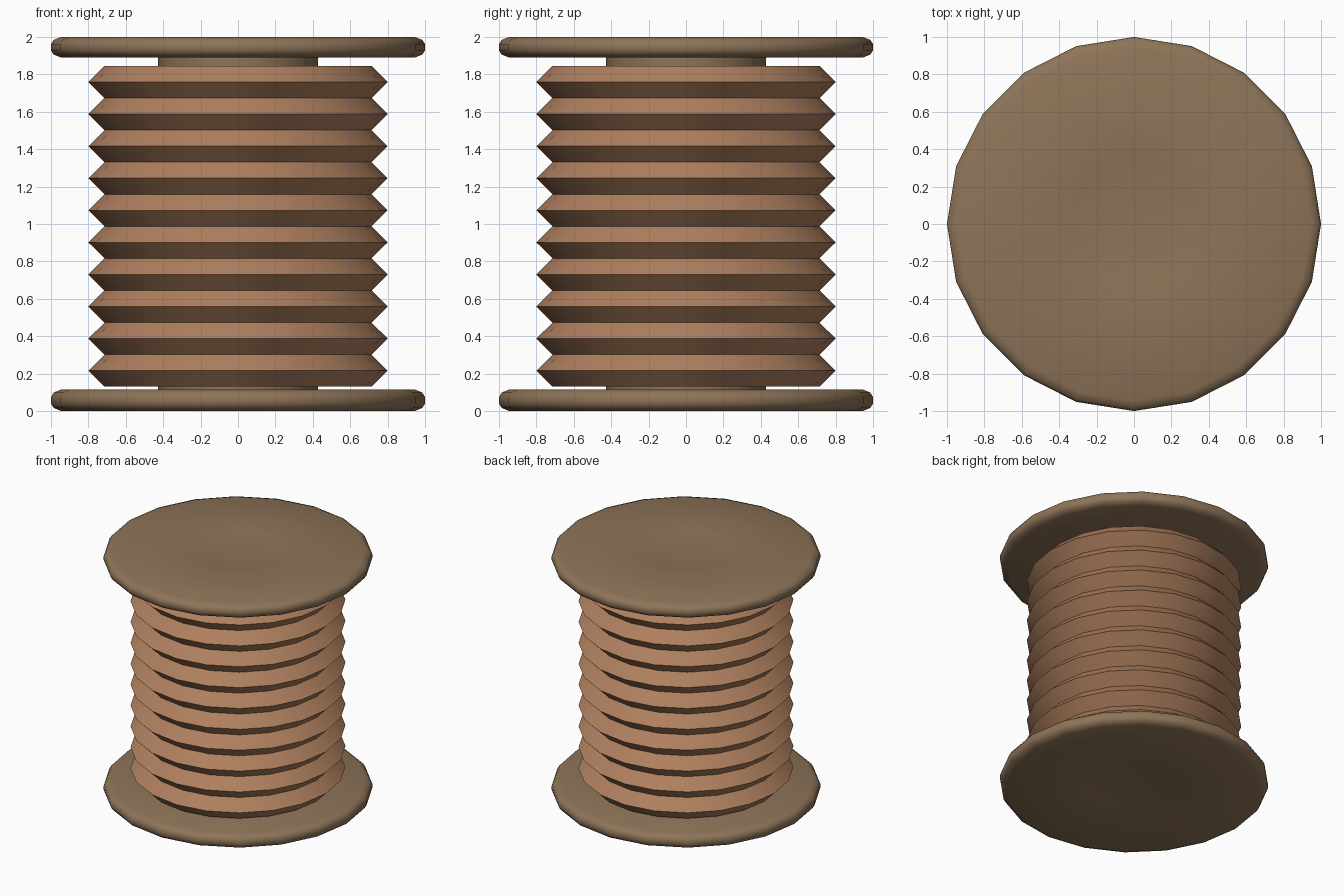
import bpy, bmesh, math

if "Cube" in bpy.data.objects:
    bpy.data.objects.remove(bpy.data.objects["Cube"])

SIDES = 20


def material(name, rgb):
    m = bpy.data.materials.new(name)
    m.diffuse_color = (*rgb, 1)
    m.use_nodes = True
    m.node_tree.nodes["Principled BSDF"].inputs["Base Color"].default_value = m.diffuse_color
    return m


wood = material("dull brown wood", (0.27, 0.175, 0.098))
rope = material("warm brown rope", (0.43, 0.215, 0.115))


def lathe(name, profile, mat, angle=40):
    """Revolve (radius, z) points around z; the ends are closed with caps."""
    bm = bmesh.new()
    rings = []
    for r, z in profile:
        rings.append([bm.verts.new((r * math.cos(2 * math.pi * i / SIDES),
                                    r * math.sin(2 * math.pi * i / SIDES), z))
                      for i in range(SIDES)])
    for a, b in zip(rings, rings[1:]):
        for i in range(SIDES):
            j = (i + 1) % SIDES
            bm.faces.new((a[i], a[j], b[j], b[i]))
    bm.faces.new(rings[0][::-1])
    bm.faces.new(rings[-1])
    bmesh.ops.recalc_face_normals(bm, faces=bm.faces[:])
    me = bpy.data.meshes.new(name)
    bm.to_mesh(me)
    bm.free()
    me.materials.append(mat)
    ob = bpy.data.objects.new(name, me)
    bpy.context.collection.objects.link(ob)
    bpy.ops.object.select_all(action='DESELECT')
    ob.select_set(True)
    bpy.context.view_layer.objects.active = ob
    bpy.ops.object.shade_smooth_by_angle(angle=math.radians(angle))
    return ob


# Round-edged end discs, each with a very shallow dimple on its outer face
def disc(name, outer, inner):
    d = inner - outer
    lathe(name, [(0.35, outer + 0.03 * d), (0.37, outer), (0.945, outer),
                 (0.985, outer + 0.14 * d), (1.0, outer + 0.35 * d),
                 (1.0, outer + 0.65 * d), (0.985, outer + 0.86 * d),
                 (0.945, inner), (0.40, inner)], wood, 60)


disc("bottom_disc", 0.0, 0.115)
disc("top_disc", 2.0, 1.89)

# Core between the discs
lathe("core", [(0.427, 0.105), (0.427, 1.90)], wood)

# Wound rope: ten sharp ridges
LOW, HIGH, TURNS = 0.13, 1.845, 10
step = (HIGH - LOW) / (2 * TURNS)
lathe("rope_winding", [(0.80 if k % 2 else 0.714, LOW + k * step)
                       for k in range(2 * TURNS + 1)], rope)
